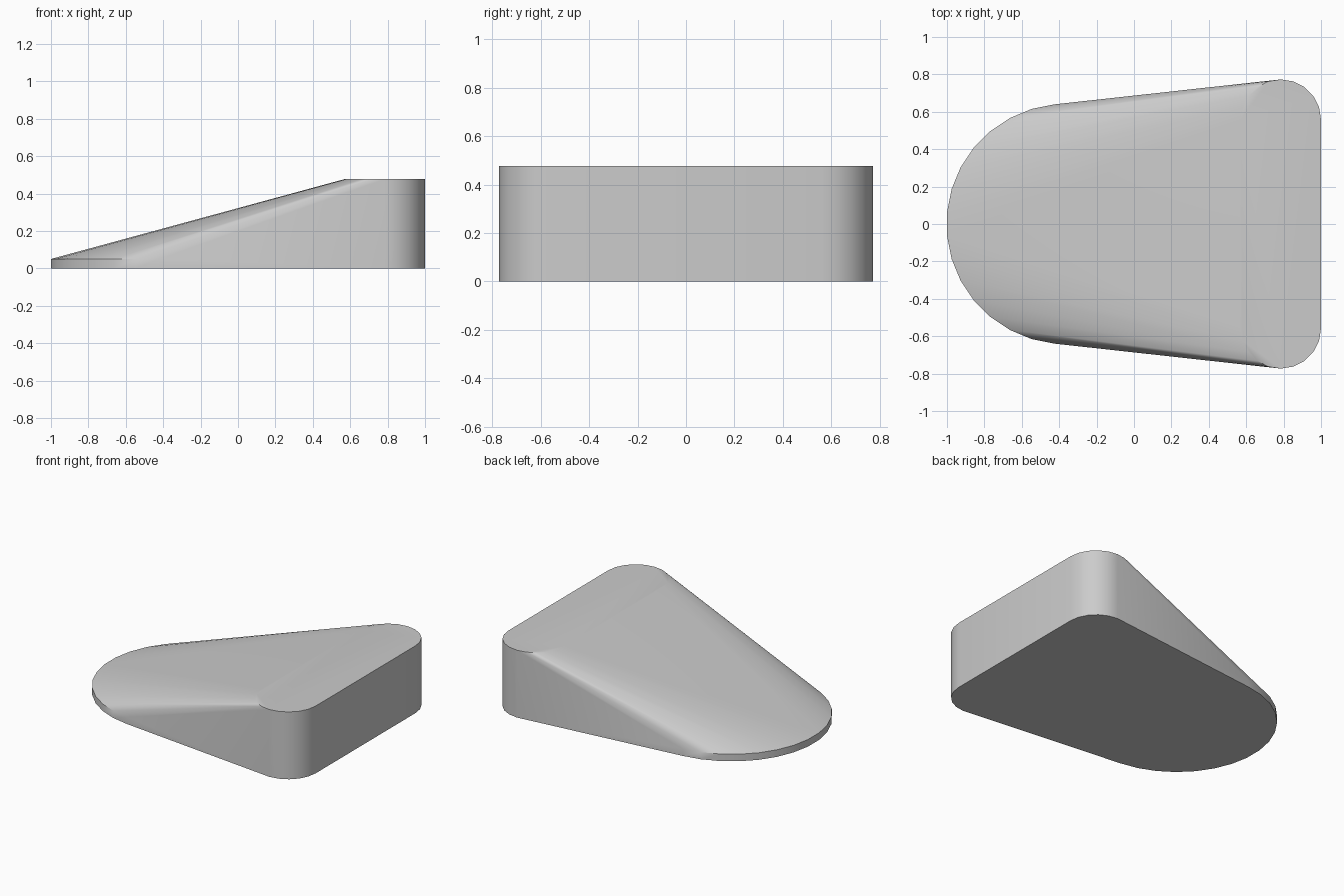
import bpy, bmesh
from math import cos, sin, tau, radians

cube = bpy.data.objects.get("Cube")
if cube:
    bpy.data.objects.remove(cube, do_unlink=True)

grey = bpy.data.materials.new("plain grey")
grey.use_nodes = True
colour = (0.6, 0.6, 0.6, 1)
grey.diffuse_color = colour
grey.node_tree.nodes["Principled BSDF"].inputs["Base Color"].default_value = colour


def add_disc(bm, x, y, radius, height, sides, turn=0):
    """Rings of points at the bottom and top of an upright cylinder."""
    for z in (0, height):
        for i in range(sides):
            a = tau * (i + turn) / sides
            bm.verts.new((x + radius * cos(a), y + radius * sin(a), z))


# Wedge: hull around a thin round toe and two tall heel corners
bm = bmesh.new()
add_disc(bm, -0.36, 0, 0.643, 0.05, 32, 0.5)
for side in (-1, 1):
    add_disc(bm, 0.785, side * 0.558, 0.215, 0.477, 20)
hull = bmesh.ops.convex_hull(bm, input=bm.verts)
unused = {g for g in hull["geom_interior"] + hull["geom_unused"]
          if isinstance(g, bmesh.types.BMVert)}
bmesh.ops.delete(bm, geom=list(unused), context="VERTS")
# Merge coplanar triangles into clean flat faces
bmesh.ops.dissolve_limit(bm, angle_limit=radians(0.1), verts=bm.verts, edges=bm.edges)
bmesh.ops.recalc_face_normals(bm, faces=bm.faces)

mesh = bpy.data.meshes.new("wedge")
bm.to_mesh(mesh)
bm.free()
mesh.materials.append(grey)
wedge = bpy.data.objects.new("wedge", mesh)
bpy.context.collection.objects.link(wedge)
bpy.context.view_layer.objects.active = wedge
wedge.select_set(True)
bpy.ops.object.shade_smooth_by_angle(angle=radians(30))
